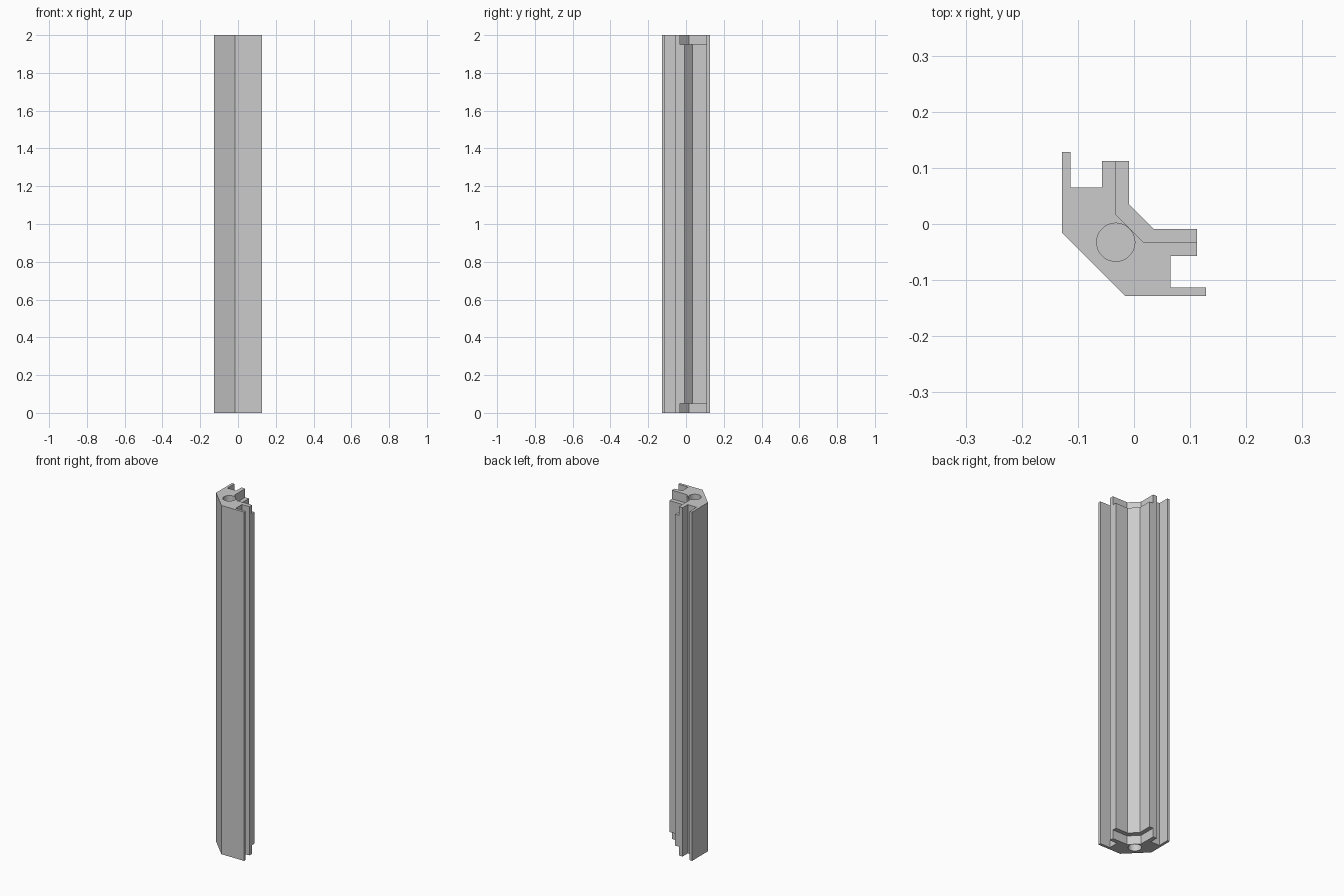
import bpy
import bmesh
import math

cube = bpy.data.objects.get("Cube")
if cube:
    bpy.data.objects.remove(cube, do_unlink=True)

LENGTH = 2.0
NOTCH = 0.05
HOLE_DEPTH = 0.1

grey = bpy.data.materials.new("plain grey")
colour = (0.6, 0.6, 0.6, 1.0)
grey.use_nodes = True
grey.diffuse_color = colour
grey.node_tree.nodes["Principled BSDF"].inputs["Base Color"].default_value = colour


def mirrored(half):
    """Complete an outline by reflecting it across the x = y diagonal."""
    return half + [(y, x) for x, y in reversed(half)]


def prism(name, outline, z0, z1):
    """Extrude a flat outline from z0 to z1."""
    bm = bmesh.new()
    base = bm.faces.new([bm.verts.new((x, y, z0)) for x, y in outline])
    top = bmesh.ops.extrude_face_region(bm, geom=[base], use_keep_orig=True)
    verts = [v for v in top["geom"] if isinstance(v, bmesh.types.BMVert)]
    bmesh.ops.translate(bm, verts=verts, vec=(0, 0, z1 - z0))
    bmesh.ops.recalc_face_normals(bm, faces=bm.faces[:])
    mesh = bpy.data.meshes.new(name)
    bm.to_mesh(mesh)
    bm.free()
    mesh.materials.append(grey)
    obj = bpy.data.objects.new(name, mesh)
    bpy.context.collection.objects.link(obj)
    return obj


def cut(target, cutter):
    """Subtract the cutter and remove it."""
    cutter.hide_render = True
    mod = target.modifiers.new("cut", 'BOOLEAN')
    mod.operation = 'DIFFERENCE'
    mod.solver = 'EXACT'
    mod.object = cutter
    bpy.ops.object.modifier_apply(modifier=mod.name)
    bpy.data.objects.remove(cutter, do_unlink=True)


# Corner post: bevelled outer corner, thin lips, channels and inner flanges
post = prism("corner_post", mirrored([
    (-0.128, -0.016), (-0.128, 0.128), (-0.113, 0.128), (-0.113, 0.065),
    (-0.057, 0.065), (-0.057, 0.112), (-0.009, 0.112), (-0.009, 0.035),
]), 0, LENGTH)
bpy.ops.object.select_all(action='DESELECT')
bpy.context.view_layer.objects.active = post
post.select_set(True)

# Step cut out of the inner flanges at each end
step = mirrored([(0.2, 0.2), (-0.033, 0.2), (-0.033, 0.017)])[:-1]
cut(post, prism("top_step_cutter", step, LENGTH - NOTCH, LENGTH + 0.1))
cut(post, prism("bottom_step_cutter", step, -0.1, NOTCH))

# Blind round fixing hole in each end
turns = [2 * math.pi * i / 48 for i in range(48)]
hole = [(-0.0325 + 0.034 * math.cos(a), -0.0325 + 0.034 * math.sin(a)) for a in turns]
cut(post, prism("top_hole_cutter", hole, LENGTH - HOLE_DEPTH, LENGTH + 0.1))
cut(post, prism("bottom_hole_cutter", hole, -0.1, HOLE_DEPTH))

bpy.ops.object.shade_smooth_by_angle(angle=math.radians(30))
